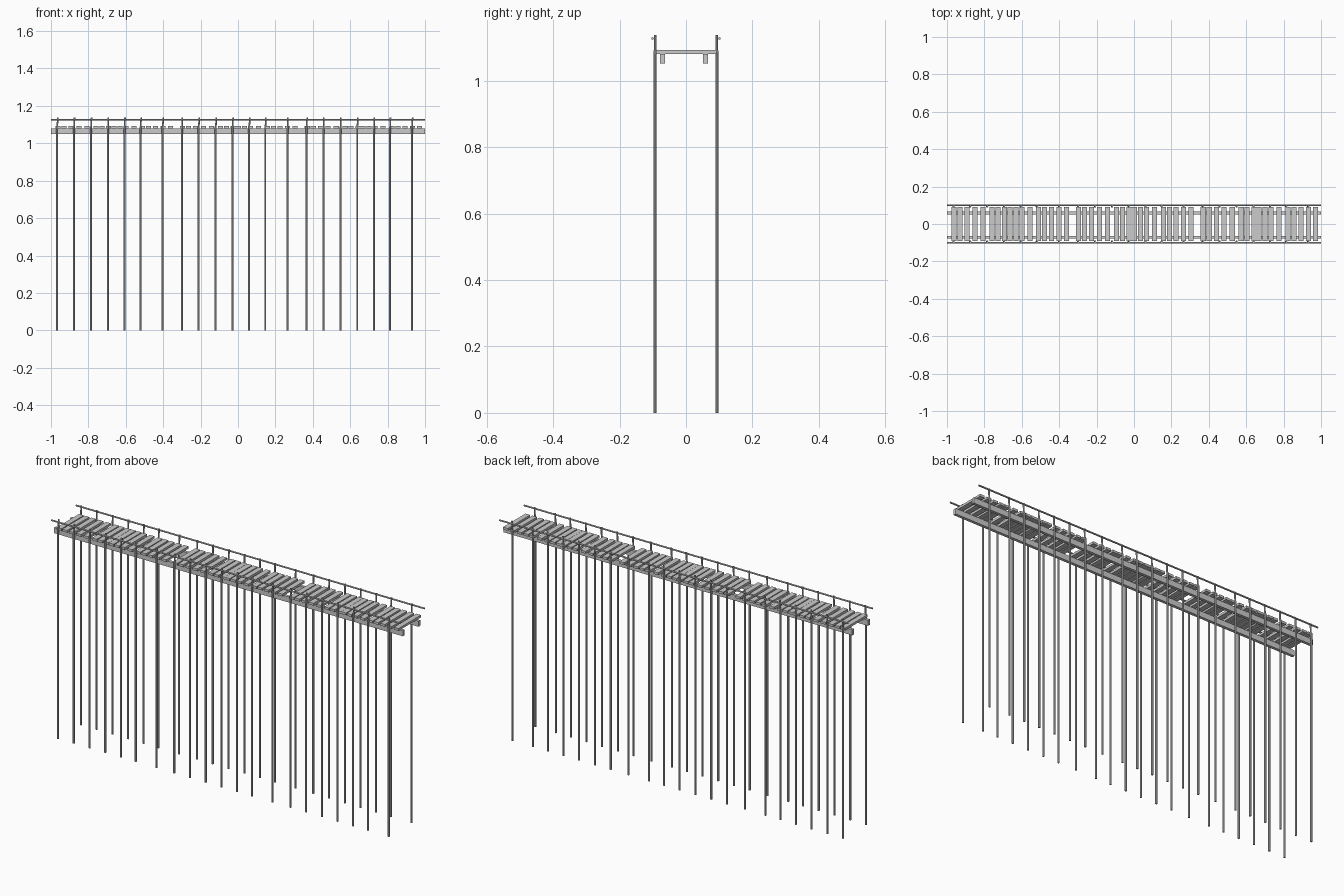
import bpy, bmesh
from mathutils import Matrix, Vector

if "Cube" in bpy.data.objects:
    bpy.data.objects.remove(bpy.data.objects["Cube"])

SECTION = 2 / 3  # the walkway is one section repeated three times


def finish(name, bm, repeat=True):
    mesh = bpy.data.meshes.new(name)
    bm.to_mesh(mesh)
    bm.free()
    ob = bpy.data.objects.new(name, mesh)
    bpy.context.collection.objects.link(ob)
    if repeat:
        arr = ob.modifiers.new("sections", 'ARRAY')
        arr.count = 3
        arr.use_relative_offset = False
        arr.use_constant_offset = True
        arr.constant_offset_displace = (SECTION, 0, 0)
    return ob


def box(bm, lo, hi):
    lo, hi = Vector(lo), Vector(hi)
    bmesh.ops.create_cube(bm, size=1, matrix=Matrix.Translation((lo + hi) / 2)
                          @ Matrix.Diagonal((*(hi - lo), 1)))


def rod(bm, a, b, r, sides=8):
    a, b = Vector(a), Vector(b)
    rot = (b - a).to_track_quat('Z', 'Y').to_matrix().to_4x4()
    bmesh.ops.create_cone(bm, cap_ends=True, segments=sides, radius1=r, radius2=r,
                          depth=(b - a).length,
                          matrix=Matrix.Translation((a + b) / 2) @ rot)


# deck planks, unevenly spaced along each section
plank_x = [.037, .069, .107, .149, .192, .240, .272, .308, .336, .368,
           .400, .443, .490, .522, .559, .599, .638]
bm = bmesh.new()
for x in plank_x:
    box(bm, (x - 1.0135, -.091, 1.08), (x - .9865, .092, 1.092))
finish("deck_planks", bm)

# two long beams under the deck
for name, y in (("front_beam", -.0705), ("back_beam", .0585)):
    bm = bmesh.new()
    box(bm, (-1, y - .0075, 1.051), (-1 + SECTION, y + .0075, 1.08))
    finish(name, bm)

# tall support posts and the short railing posts above them
post_x = [-.967, -.877, -.786, -.696, -.607, -.521, -.403]
for side, s in (("front", -1), ("back", 1)):
    bm = bmesh.new()
    for x in post_x:
        rod(bm, (x, s * .0935, 0), (x, s * .0935, 1.09), .005)
    finish(side + "_support_posts", bm)

    bm = bmesh.new()
    for x in post_x:
        rod(bm, (x + .001, s * .0925, 1.085), (x + .003, s * .0925, 1.137), .0042)
    finish(side + "_railing_posts", bm)

    # handrail on the outside of the posts
    bm = bmesh.new()
    rod(bm, (-1, s * .1005, 1.127), (1, s * .1005, 1.127), .0042)
    finish(side + "_handrail", bm, repeat=False)
